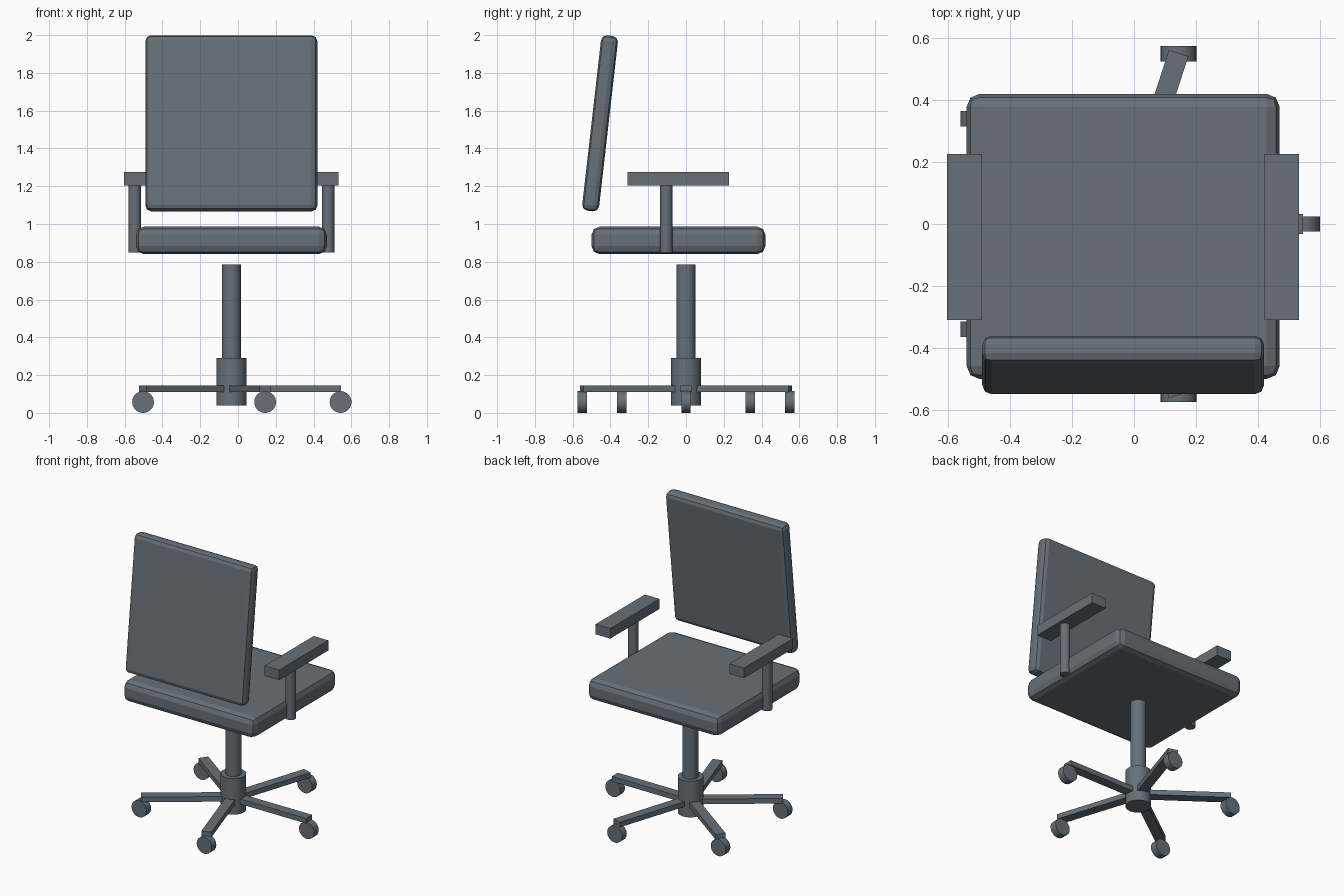
import bpy, math
from mathutils import Matrix

if "Cube" in bpy.data.objects:
    bpy.data.objects.remove(bpy.data.objects["Cube"])

CX = -0.035  # centre line of the chair

slate = bpy.data.materials.new("slate grey")
slate.diffuse_color = (0.135, 0.163, 0.188, 1)
slate.use_nodes = True
slate.node_tree.nodes["Principled BSDF"].inputs["Base Color"].default_value = slate.diffuse_color


def finish(name):
    ob = bpy.context.object
    ob.name = name
    ob.data.materials.append(slate)
    return ob


def box(name, loc, size, bevel=0.0, rot=(0, 0, 0)):
    bpy.ops.mesh.primitive_cube_add(size=1, location=loc, rotation=rot)
    ob = finish(name)
    ob.data.transform(Matrix.Diagonal((*size, 1)))
    if bevel:
        mod = ob.modifiers.new("rounded edges", 'BEVEL')
        mod.width = bevel
        mod.segments = 2
    return ob


def cylinder(name, loc, radius, depth, rot=(0, 0, 0)):
    bpy.ops.mesh.primitive_cylinder_add(vertices=32, radius=radius, depth=depth,
                                        location=loc, rotation=rot)
    ob = finish(name)
    bpy.ops.object.shade_smooth_by_angle(angle=math.radians(30))
    return ob


# Cushions
box("seat", (CX, -0.04, 0.913), (1.01, 0.92, 0.145), 0.042)
box("backrest", (CX, -0.455, 1.533), (0.91, 0.09, 0.934), 0.03,
    (math.radians(-6.5), 0, 0))

# Central support
cylinder("column", (CX, 0, 0.53), 0.05, 0.51)
cylinder("hub", (CX, 0, 0.165), 0.08, 0.25)

# Armrests
for side, label in ((-1, "left"), (1, "right")):
    x = CX + side * 0.512
    box(label + "_armrest", (x, -0.042, 1.24), (0.112, 0.537, 0.07))
    cylinder(label + "_armrest_post", (x, -0.105, 1.03), 0.033, 0.36)

# Five star legs, each ending in a caster wheel
for i in range(5):
    a = math.radians(72 * i)
    c, s = math.cos(a), math.sin(a)
    box(f"base_leg_{i + 1}", (CX + 0.32 * c, 0.32 * s, 0.127),
        (0.52, 0.066, 0.035), rot=(0, 0, a))
    cylinder(f"caster_{i + 1}", (CX + 0.578 * c, 0.578 * s, 0.0575),
             0.0575, 0.05, (math.pi / 2, 0, 0))
